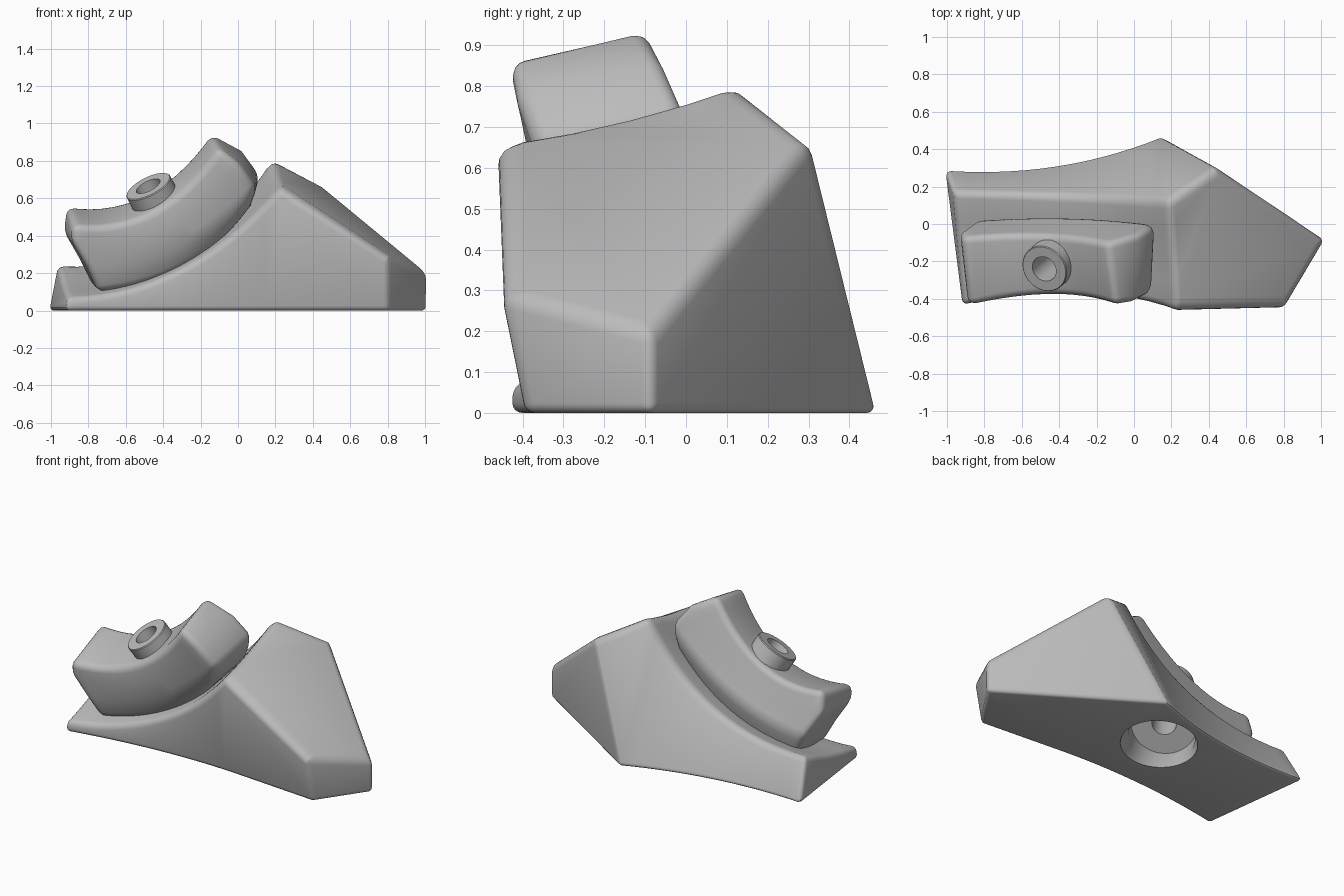
import bpy, bmesh, math
from mathutils import Vector

if "Cube" in bpy.data.objects:
    bpy.data.objects.remove(bpy.data.objects["Cube"])

grey = bpy.data.materials.new("plain grey")
grey.use_nodes = True
grey.diffuse_color = (0.5, 0.5, 0.5, 1)
grey.node_tree.nodes["Principled BSDF"].inputs["Base Color"].default_value = (0.5, 0.5, 0.5, 1)

STEPS = 14
AXIS = Vector((-0.42, -0.37, 0.83)).normalized()
BOSS_TOP = Vector((-0.48, -0.24, 0.665))


def rail(start, middle, end):
    """Points on a parabola through three points."""
    a, m, b = Vector(start), Vector(middle), Vector(end)
    c = 2 * m - (a + b) / 2
    ts = [i / STEPS for i in range(STEPS + 1)]
    return [a * (1 - t) ** 2 + c * 2 * t * (1 - t) + b * t * t for t in ts]


def loft(bm, rails):
    """Skin a closed tube through the rails; returns rows of verts."""
    rows = [[bm.verts.new(p) for p in row] for row in zip(*rails)]
    n = len(rails)
    for r, q in zip(rows, rows[1:]):
        for j in range(n):
            bm.faces.new((r[j], q[j], q[(j + 1) % n], r[(j + 1) % n]))
    return rows


def make(name, bm, low=0, rise=0):
    """Build the object; sharp edges get a rounding that grows with height."""
    bmesh.ops.recalc_face_normals(bm, faces=bm.faces)
    weight = bm.edges.layers.float.new("bevel_weight_edge")
    for e in bm.edges:
        if e.calc_face_angle(0) > math.radians(24):
            z = (e.verts[0].co.z + e.verts[1].co.z) / 2
            e[weight] = min(1, low + rise * z)
    mesh = bpy.data.meshes.new(name)
    bm.to_mesh(mesh)
    bm.free()
    ob = bpy.data.objects.new(name, mesh)
    bpy.context.collection.objects.link(ob)
    mesh.materials.append(grey)
    return ob


def lathe(name, profile, closed):
    """Spin (radius, depth) pairs around the tilted bore axis."""
    bm = bmesh.new()
    turn = AXIS.to_track_quat('Z', 'Y')
    n = 48
    rings = []
    for radius, depth in profile:
        ring = []
        for i in range(n):
            a = 2 * math.pi * i / n
            p = Vector((radius * math.cos(a), radius * math.sin(a), -depth))
            ring.append(bm.verts.new(BOSS_TOP + turn @ p))
        rings.append(ring)
    pairs = list(zip(rings, rings[1:]))
    if closed:
        pairs.append((rings[-1], rings[0]))
    else:
        bm.faces.new(rings[0])
        bm.faces.new(rings[-1])
    for r, q in pairs:
        for i in range(n):
            k = (i + 1) % n
            bm.faces.new((r[i], r[k], q[k], q[i]))
    return make(name, bm)


def finish(ob, bevel=0, cutter=None):
    """Round the edges, drill the bore and smooth."""
    if bevel:
        m = ob.modifiers.new("round", 'BEVEL')
        m.width, m.segments, m.limit_method = bevel, 4, 'WEIGHT'
        m.use_clamp_overlap = False
    if cutter:
        m = ob.modifiers.new("bore", 'BOOLEAN')
        m.operation, m.solver, m.object = 'DIFFERENCE', 'EXACT', cutter
    bpy.ops.object.select_all(action='DESELECT')
    bpy.context.view_layer.objects.active = ob
    ob.select_set(True)
    bpy.ops.object.convert(target='MESH')
    bpy.ops.object.shade_smooth_by_angle(angle=math.radians(32))


# Wedge body: swept saddle on the left, faceted block on the right
bm = bmesh.new()
front_rim = rail((-0.91, -0.43, 0.07), (-0.31, -0.365, 0.22), (0.23, -0.468, 0.66))
back_rim = rail((-0.965, 0.17, 0.245), (-0.29, 0.15, 0.375), (0.18, 0.125, 0.815))
saddle = []
for t in (0.25, 0.5, 0.75):
    sag = Vector((0, 0, -0.06 * t * (1 - t)))
    saddle.append([f.lerp(b, t) + sag for f, b in zip(front_rim, back_rim)])
rows = loft(bm, [rail((-0.92, -0.43, 0), (-0.33, -0.35, 0), (0.23, -0.35, 0)),
                 front_rim, *saddle, back_rim,
                 rail((-1.012, 0.293, 0), (-0.42, 0.315, 0), (0.14, 0.468, 0))])
bm.faces.new(rows[0])
foot, front_top, s1, s2, s3, peak, heel = rows[-1]
shoulder, tip_top, tip, toe_top, toe = [bm.verts.new(p) for p in (
    (0.44, 0.302, 0.675), (1.015, -0.085, 0.2), (1.015, -0.085, 0),
    (0.8, -0.455, 0.295), (0.8, -0.395, 0))]
for face in ((foot, toe, front_top), (toe, toe_top, front_top),
             (toe, tip, tip_top, toe_top),
             (tip, heel, shoulder, tip_top), (heel, peak, shoulder),
             (front_top, toe_top, tip_top, shoulder),
             (front_top, shoulder, s1), (s1, shoulder, s2), (s2, shoulder, s3),
             (s3, shoulder, peak), (foot, heel, tip, toe)):
    bm.faces.new(face)
body = make("wedge_body", bm, 0.4, 0.7)

# Raised curved pad with chamfered ends and a tucked-in base
bm = bmesh.new()
rows = loft(bm, [
    rail((-0.75, -0.33, 0.1), (-0.29, -0.26, 0.23), (0.06, -0.29, 0.55)),
    rail((-0.81, -0.39, 0.24), (-0.35, -0.335, 0.325), (0.1, -0.37, 0.65)),
    rail((-0.89, -0.42, 0.37), (-0.38, -0.36, 0.43), (0, -0.42, 0.79)),
    rail((-0.88, -0.44, 0.455), (-0.45, -0.38, 0.535), (-0.1, -0.437, 0.87)),
    rail((-0.917, -0.07, 0.56), (-0.5, -0.055, 0.62), (-0.145, -0.1, 0.945)),
    rail((-0.935, -0.04, 0.43), (-0.42, -0.02, 0.51), (0.02, -0.055, 0.86)),
    rail((-0.85, 0.02, 0.28), (-0.36, 0.035, 0.41), (0.115, 0, 0.73)),
    rail((-0.77, -0.01, 0.12), (-0.31, 0, 0.26), (0.08, -0.03, 0.58))])
for row in (rows[0], rows[-1]):
    for i in range(3):
        bm.faces.new((row[i], row[i + 1], row[6 - i], row[7 - i]))
pad = make("raised_pad", bm, 1)

# Stepped bore with a flared mouth underneath
bore = lathe("bore_cutter", [(0.07, -0.1), (0.07, 0.5), (0.19, 0.5), (0.19, 0.66),
                             (0.205, 0.74), (0.25, 0.98)], False)
bore.hide_render = True
finish(body, 0.06, bore)
finish(pad, 0.04, bore)
bpy.data.objects.remove(bore)

# Boss ring around the bore
boss = lathe("boss_ring", [(0.07, 0), (0.126, 0), (0.13, 0.005),
                           (0.13, 0.15), (0.07, 0.15)], True)
finish(boss)
